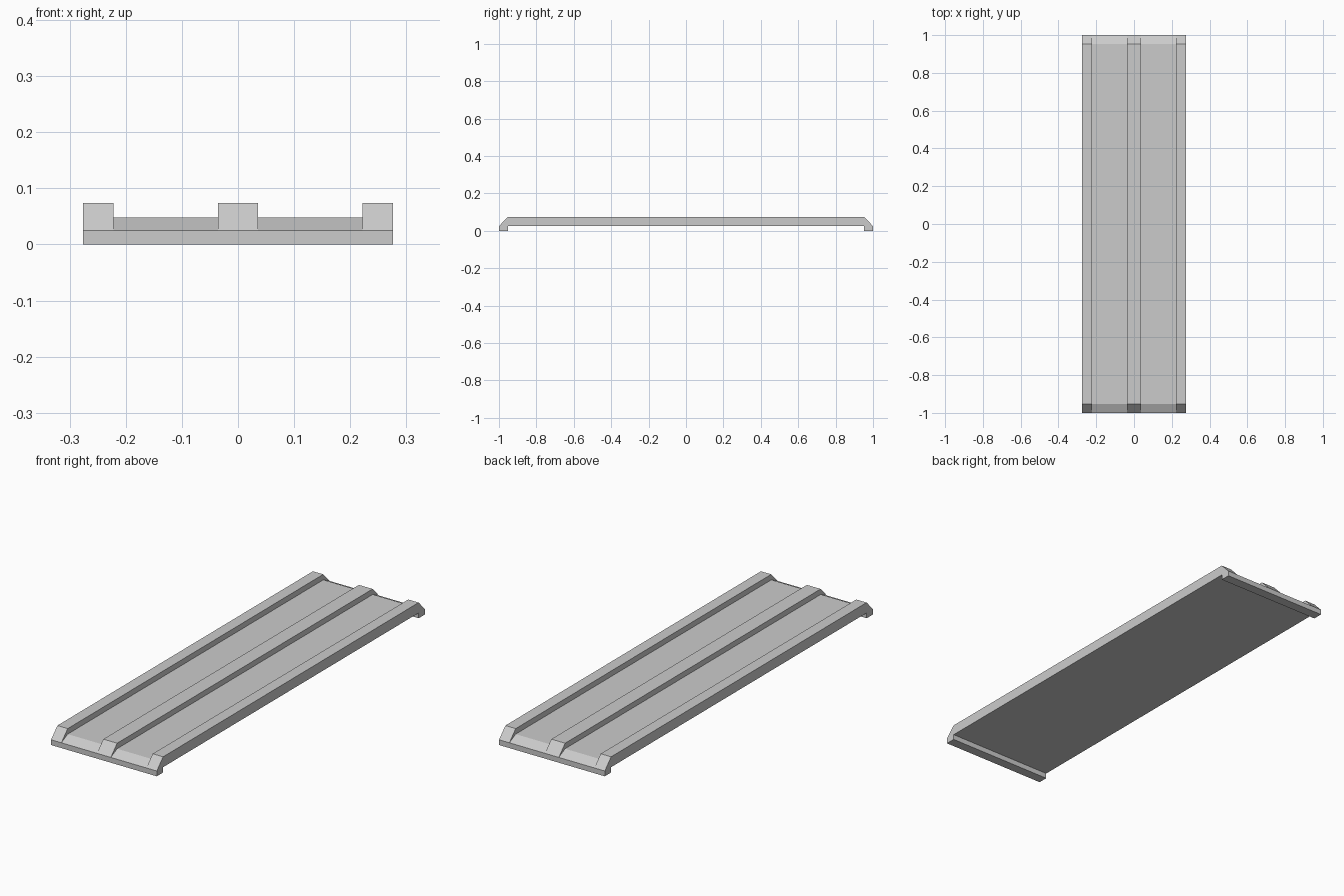
import bpy, bmesh

if "Cube" in bpy.data.objects:
    bpy.data.objects.remove(bpy.data.objects["Cube"])

HALF_LEN, SHOULDER = 1.0, 0.953
LIP, PANEL, RAIL = 0.025, 0.048, 0.074

# Cross-section stations (x, top height): three raised rails, two sunken panels
half = [(0.036, RAIL), (0.036, PANEL), (0.222, PANEL), (0.222, RAIL), (0.276, RAIL)]
stations = [(-x, h) for x, h in reversed(half)] + half


def ring(h):
    """Lengthwise outline: end lips below, sloped ends rising to height h."""
    right = [(SHOULDER, LIP), (SHOULDER, 0), (HALF_LEN, 0), (HALF_LEN, LIP), (SHOULDER, h)]
    return right + [(-y, z) for y, z in reversed(right)]


# Loft the outline across the width
bm = bmesh.new()
rings = [[bm.verts.new((x, y, z)) for y, z in ring(h)] for x, h in stations]
for a, b in zip(rings, rings[1:]):
    n = len(a)
    for i in range(n):
        j = (i + 1) % n
        bm.faces.new((a[i], a[j], b[j], b[i]))
bm.faces.new(rings[0])
bm.faces.new(rings[-1])

# Collapse the zero-width parts of the rail walls and merge coplanar faces
bmesh.ops.remove_doubles(bm, verts=bm.verts[:], dist=1e-5)
bmesh.ops.dissolve_limit(bm, angle_limit=0.01, verts=bm.verts[:], edges=bm.edges[:])
bmesh.ops.recalc_face_normals(bm, faces=bm.faces[:])

mesh = bpy.data.meshes.new("ribbed_plank")
bm.to_mesh(mesh)
bm.free()
plank = bpy.data.objects.new("ribbed_plank", mesh)
bpy.context.collection.objects.link(plank)
